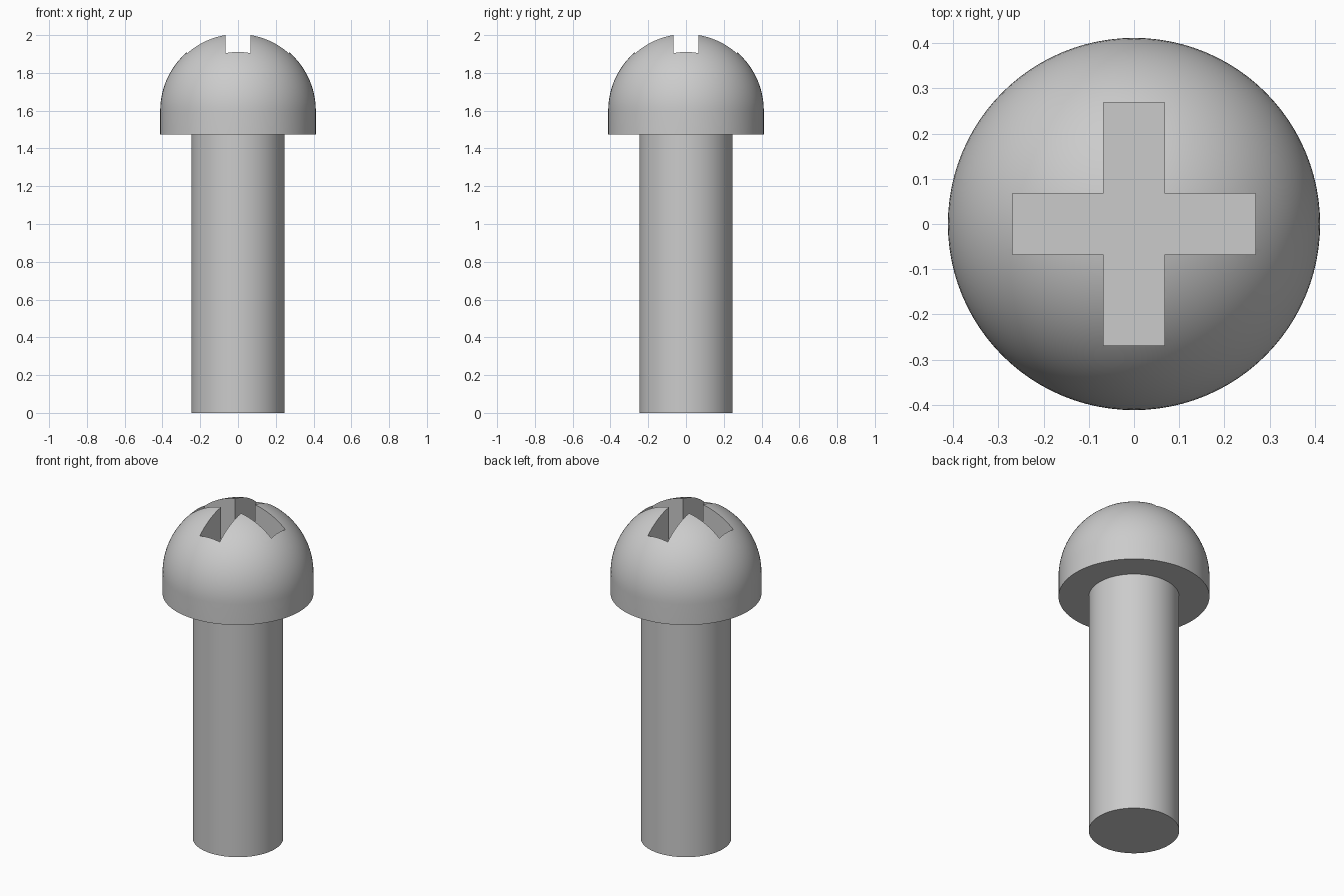
import bpy, bmesh, math

if "Cube" in bpy.data.objects:
    bpy.data.objects.remove(bpy.data.objects["Cube"], do_unlink=True)

SEGMENTS = 96
HEAD_R, SHAFT_R = 0.412, 0.247
HEAD_BASE, DOME_BASE = 1.475, 1.599
SLOT_HALF, SLOT_REACH, SLOT_FLOOR = 0.067, 0.269, 1.74

steel = bpy.data.materials.new("grey steel")
steel.use_nodes = True
steel.diffuse_color = (0.6, 0.6, 0.6, 1)
steel.node_tree.nodes["Principled BSDF"].inputs["Base Color"].default_value = (0.6, 0.6, 0.6, 1)


def finish(name, bm):
    bmesh.ops.recalc_face_normals(bm, faces=bm.faces)
    mesh = bpy.data.meshes.new(name)
    bm.to_mesh(mesh)
    bm.free()
    mesh.materials.append(steel)
    obj = bpy.data.objects.new(name, mesh)
    bpy.context.collection.objects.link(obj)
    return obj


def lathe(name, profile):
    """Spin an open (radius, height) profile around z; caps both ends."""
    bm = bmesh.new()
    rings = []
    for r, z in profile:
        rings.append([bm.verts.new((r * math.cos(a), r * math.sin(a), z))
                      for a in (math.tau * i / SEGMENTS for i in range(SEGMENTS))])
    for low, high in zip(rings, rings[1:]):
        for i in range(SEGMENTS):
            j = (i + 1) % SEGMENTS
            bm.faces.new((low[i], low[j], high[j], high[i]))
    bm.faces.new(rings[0][::-1])
    bm.faces.new(rings[-1])
    return finish(name, bm)


def smooth(obj):
    bpy.ops.object.select_all(action='DESELECT')
    obj.select_set(True)
    bpy.context.view_layer.objects.active = obj
    bpy.ops.object.shade_smooth_by_angle(angle=math.radians(30))


# Shaft
shaft = lathe("shaft", [(SHAFT_R, 0), (SHAFT_R, HEAD_BASE + 0.05)])
smooth(shaft)

# Head: short cylinder carrying a hemisphere
RINGS = 28
dome = [(HEAD_R * math.cos(t), DOME_BASE + HEAD_R * math.sin(t))
        for t in (math.pi / 2 * i / RINGS for i in range(RINGS))]
head = lathe("head", [(HEAD_R, HEAD_BASE)] + dome)

# Cross-shaped cutter, one quarter outline turned four times
bm = bmesh.new()
quarter = [(SLOT_REACH, -SLOT_HALF), (SLOT_REACH, SLOT_HALF), (SLOT_HALF, SLOT_HALF)]
outline = []
for _ in range(4):
    outline += [bm.verts.new((x, y, SLOT_FLOOR)) for x, y in quarter]
    quarter = [(-y, x) for x, y in quarter]
base = bm.faces.new(outline)
top = bmesh.ops.extrude_face_region(bm, geom=[base], use_keep_orig=True)
bmesh.ops.translate(bm, vec=(0, 0, 0.5),
                    verts=[v for v in top["geom"] if isinstance(v, bmesh.types.BMVert)])
cutter = finish("cross_slot_cutter", bm)
cutter.hide_render = True

# Cut the driver slot into the head
cut = head.modifiers.new("cross slot", 'BOOLEAN')
cut.operation = 'DIFFERENCE'
cut.solver = 'EXACT'
cut.object = cutter
bpy.context.view_layer.objects.active = head
bpy.ops.object.modifier_apply(modifier=cut.name)
bpy.data.objects.remove(cutter, do_unlink=True)
smooth(head)
